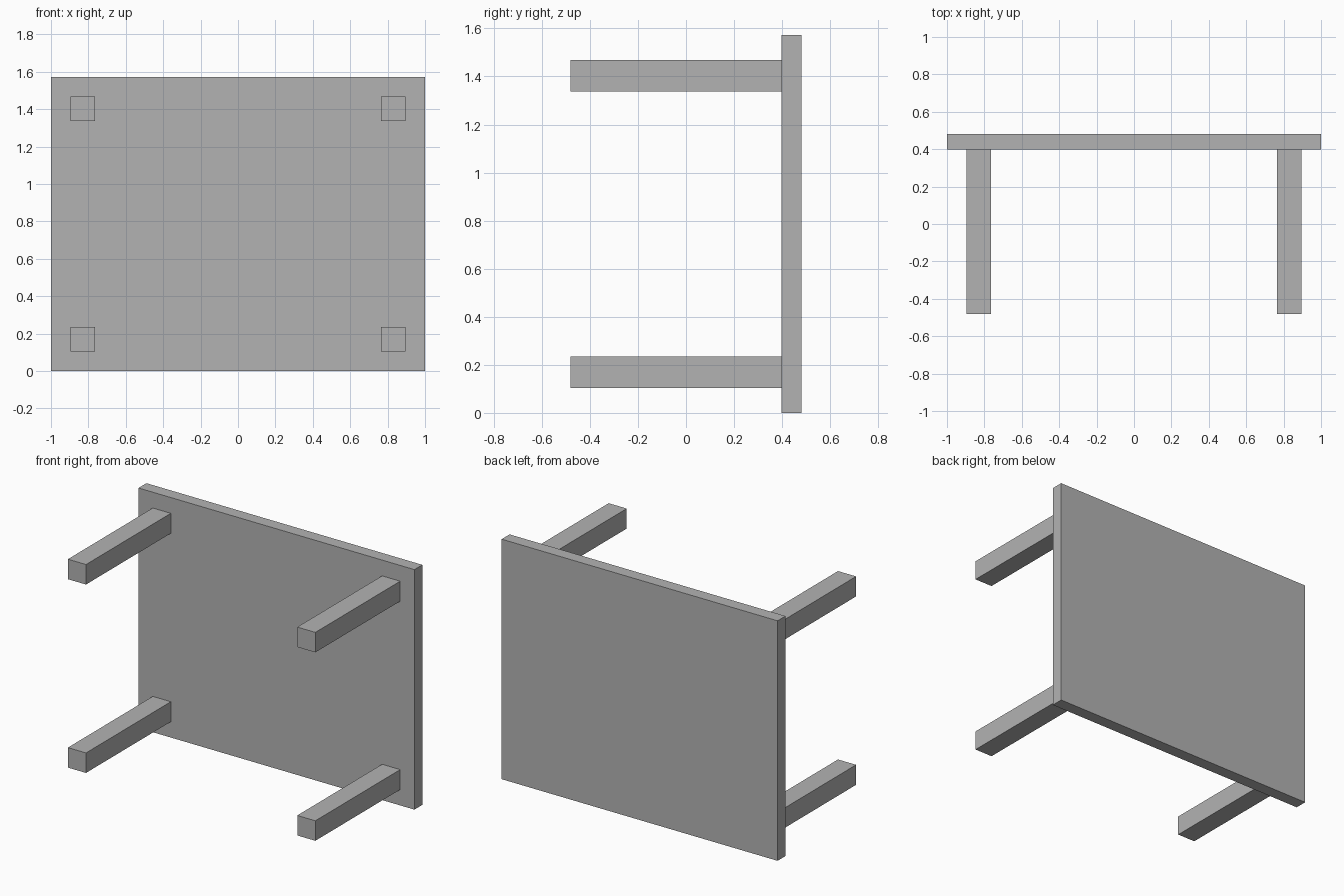
import bpy

cube = bpy.data.objects.get("Cube")
if cube:
    bpy.data.objects.remove(cube, do_unlink=True)

# Single plain grey
grey = bpy.data.materials.new("plain_grey")
grey.use_nodes = True
colour = (0.45, 0.45, 0.45, 1)
grey.diffuse_color = colour
grey.node_tree.nodes["Principled BSDF"].inputs["Base Color"].default_value = colour


def box(name, centre, size):
    bpy.ops.mesh.primitive_cube_add(size=1, location=centre)
    obj = bpy.context.object
    obj.name = name
    obj.scale = size
    bpy.ops.object.transform_apply(location=False, rotation=False, scale=True)
    obj.data.materials.append(grey)
    return obj


HEIGHT = 1.572    # table lies on its side, so this is the depth of its top
FRONT, BACK = -0.48, 0.48
THICK = 0.082
LEG = 0.131
LEG_X, LEG_Z = 0.831, 0.617   # leg offsets from the middle of the top

# Table top, standing upright at the back
box("table_top", (0, BACK - THICK / 2, HEIGHT / 2), (2, THICK, HEIGHT))

# Four square legs reaching forward from the corners
leg_length = BACK - THICK - FRONT
for side, sx in (("left", 1), ("right", -1)):
    for level, sz in (("upper", 1), ("lower", -1)):
        box(f"{level}_{side}_leg",
            (sx * LEG_X, FRONT + leg_length / 2, HEIGHT / 2 + sz * LEG_Z),
            (LEG, leg_length, LEG))
